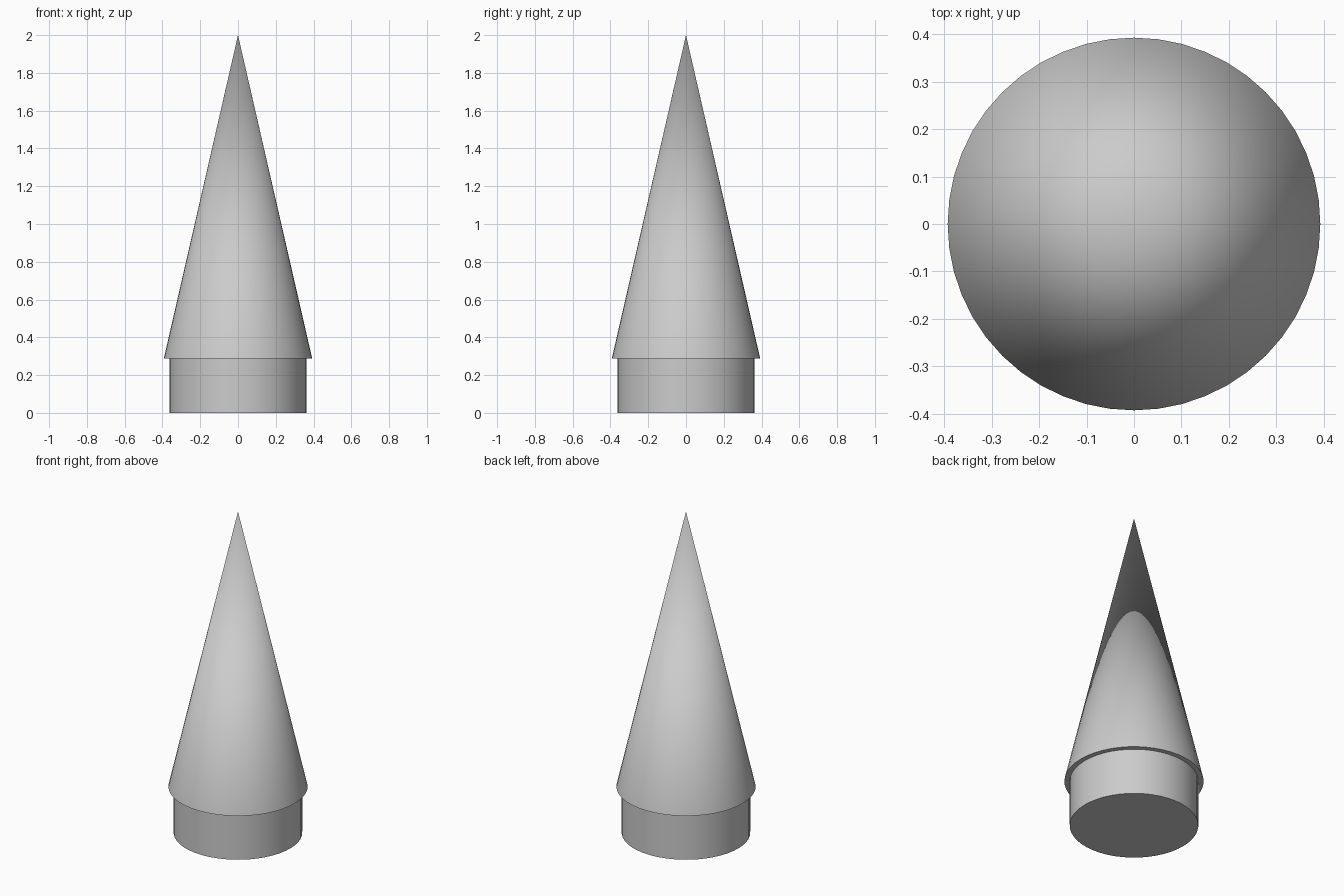
import bpy

# Remove the default cube
cube = bpy.data.objects.get("Cube")
if cube:
    bpy.data.objects.remove(cube, do_unlink=True)

SIDES = 48
HEIGHT = 2.0
RIM_Z = 0.287
BASE_RADIUS = 0.363
CONE_RADIUS = 0.393

# Single grey finish
grey = bpy.data.materials.new("plain_grey")
grey.use_nodes = True
colour = (0.6, 0.6, 0.6, 1.0)
grey.diffuse_color = colour
grey.node_tree.nodes["Principled BSDF"].inputs["Base Color"].default_value = colour


def finish(name):
    """Name, colour and smooth the active part."""
    part = bpy.context.object
    part.name = name
    part.data.materials.append(grey)
    bpy.ops.object.shade_smooth_by_angle()


# Round shoulder at the bottom
bpy.ops.mesh.primitive_cylinder_add(
    vertices=SIDES, radius=BASE_RADIUS, depth=RIM_Z, location=(0, 0, RIM_Z / 2))
finish("base_cylinder")

# Pointed cone overhanging the shoulder
depth = HEIGHT - RIM_Z
bpy.ops.mesh.primitive_cone_add(
    vertices=SIDES, radius1=CONE_RADIUS, radius2=0, depth=depth,
    location=(0, 0, RIM_Z + depth / 2))
finish("nose_cone")
